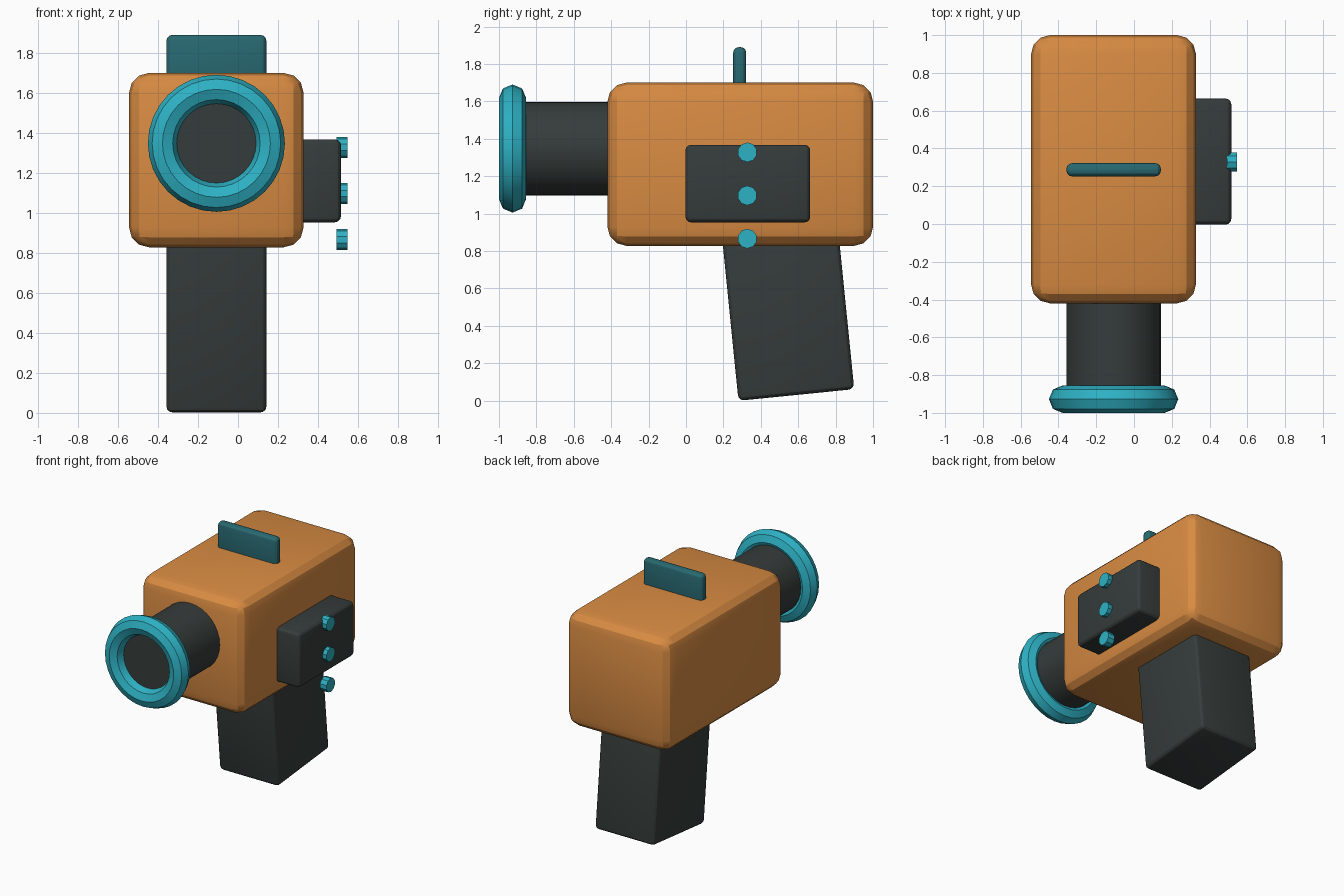
import bpy, bmesh, math
from mathutils import Matrix, Vector

if "Cube" in bpy.data.objects:
    bpy.data.objects.remove(bpy.data.objects["Cube"])


def material(name, rgb):
    m = bpy.data.materials.new(name)
    m.diffuse_color = (*rgb, 1)
    m.use_nodes = True
    m.node_tree.nodes["Principled BSDF"].inputs["Base Color"].default_value = m.diffuse_color
    return m


ORANGE = material("orange", (0.69, 0.26, 0.055))
DARK = material("charcoal", (0.036, 0.046, 0.044))
TEAL = material("teal", (0.027, 0.44, 0.55))
DEEP = material("deep teal", (0.021, 0.14, 0.165))


def finish(bm, name, mat, angle=25):
    # Smooth faces, with every edge above the angle kept sharp
    bmesh.ops.recalc_face_normals(bm, faces=bm.faces)
    for f in bm.faces:
        f.smooth = True
    for e in bm.edges:
        e.smooth = e.calc_face_angle(0) < math.radians(angle)
    me = bpy.data.meshes.new(name)
    bm.to_mesh(me)
    bm.free()
    me.materials.append(mat)
    ob = bpy.data.objects.new(name, me)
    bpy.context.collection.objects.link(ob)
    return ob


def box(name, lo, hi, bevel, segments, mat):
    # Rounded box between two corners, with its origin in the middle
    lo, hi = Vector(lo), Vector(hi)
    bm = bmesh.new()
    bmesh.ops.create_cube(bm, size=1)
    bmesh.ops.scale(bm, vec=hi - lo, verts=bm.verts)
    bmesh.ops.bevel(bm, geom=bm.edges[:], offset=bevel, segments=segments,
                    profile=0.5, affect='EDGES', clamp_overlap=True)
    ob = finish(bm, name, mat)
    ob.location = (lo + hi) / 2
    return ob


def cylinder(name, centre, radius, depth, sides, rotation, mat):
    bm = bmesh.new()
    bmesh.ops.create_cone(bm, cap_ends=True, segments=sides, radius1=radius,
                          radius2=radius, depth=depth,
                          matrix=Matrix.Translation(centre) @ rotation)
    return finish(bm, name, mat)


def ring(name, centre, major, minor, sides, rings, mat):
    # Torus around the y axis
    bm = bmesh.new()
    rows = []
    for i in range(sides):
        a = math.tau * i / sides
        row = []
        for j in range(rings):
            b = math.tau * j / rings
            r = major + minor * math.cos(b)
            row.append(bm.verts.new(Vector(centre) + Vector(
                (r * math.cos(a), minor * math.sin(b), r * math.sin(a)))))
        rows.append(row)
    for i in range(sides):
        p, q = rows[i], rows[(i + 1) % sides]
        for j in range(rings):
            k = (j + 1) % rings
            bm.faces.new((p[j], p[k], q[k], q[j]))
    return finish(bm, name, mat)


CX = -0.108  # centre line of the main body

# Main housing
box("body", (-0.545, -0.42, 0.828), (0.328, 1.0, 1.7), 0.1, 3, ORANGE)

# Lens barrel and front ring
cylinder("lens_barrel", (CX, -0.53, 1.348), 0.25, 0.8, 32,
         Matrix.Rotation(math.pi / 2, 4, 'X'), DARK)
ring("lens_ring", (CX, -0.9275, 1.348), 0.27, 0.0725, 32, 8, TEAL)

# Tilted handle
grip = box("grip", (CX - 0.25, 0.229, 0.028), (CX + 0.25, 0.851, 1.028), 0.03, 3, DARK)
grip.rotation_euler.x = 0.1

# Side panel with three buttons
box("side_panel", (0.2, -0.003, 0.953), (0.515, 0.664, 1.368), 0.03, 3, DARK)
spin = Matrix.Rotation(math.pi / 2, 4, 'Y') @ Matrix.Rotation(math.pi / 2, 4, 'Z')
for i in range(3):
    cylinder(f"button_{i + 1}", (0.519, 0.328, 0.866 + 0.231 * i), 0.0525, 0.055,
             10, spin, TEAL)

# Top fin
box("top_fin", (CX - 0.25, 0.252, 1.6), (CX + 0.25, 0.322, 1.89), 0.03, 3, DEEP)
